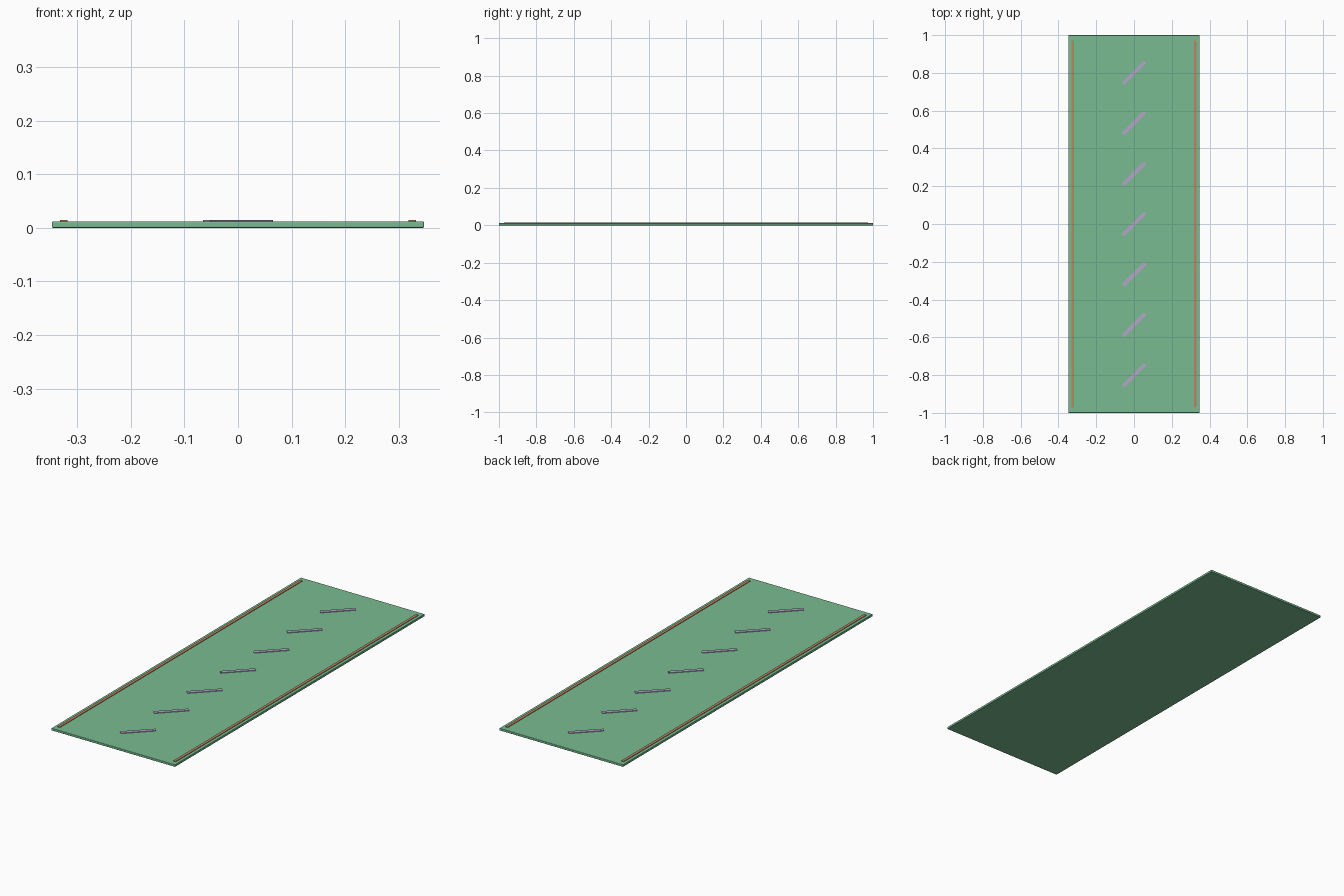
import bpy, math

if "Cube" in bpy.data.objects:
    bpy.data.objects.remove(bpy.data.objects["Cube"])

def material(name, color):
    m = bpy.data.materials.new(name)
    m.diffuse_color = (*color, 1)
    m.use_nodes = True
    m.node_tree.nodes["Principled BSDF"].inputs["Base Color"].default_value = m.diffuse_color
    return m

GREEN = material("mat_green", (0.19, 0.50, 0.28))
ORANGE = material("stripe_orange", (0.50, 0.24, 0.12))
LILAC = material("dash_lilac", (0.45, 0.38, 0.58))

def box(name, size, loc, mat, angle=0.0, bevel=0.0):
    bpy.ops.mesh.primitive_cube_add(size=1, location=loc, rotation=(0, 0, angle))
    ob = bpy.context.object
    ob.name = name
    ob.scale = size
    bpy.ops.object.transform_apply(location=False, rotation=False, scale=True)
    ob.data.materials.append(mat)
    if bevel:
        mod = ob.modifiers.new("soft_edge", 'BEVEL')
        mod.width = bevel
        mod.segments = 3
        bpy.ops.object.shade_smooth_by_angle()
    return ob

TOP = 0.0115     # upper surface of the mat
RAISE = 0.003    # height of the raised markings

# Mat body with softened edges
box("mat_body", (0.694, 2.0, TOP), (0, 0, TOP / 2), GREEN, bevel=0.002)

# Raised border stripes along both long edges
z = TOP + RAISE / 2 - 0.0005
for side, label in ((-1, "left"), (1, "right")):
    box(f"border_stripe_{label}", (0.014, 1.945, RAISE + 0.001),
        (side * 0.325, 0, z), ORANGE)

# Row of diagonal dashes down the middle
for i in range(7):
    box(f"diagonal_dash_{i + 1}", (0.165, 0.02, RAISE + 0.001),
        (0, (i - 3) * 0.267, z), LILAC, angle=math.radians(45))
